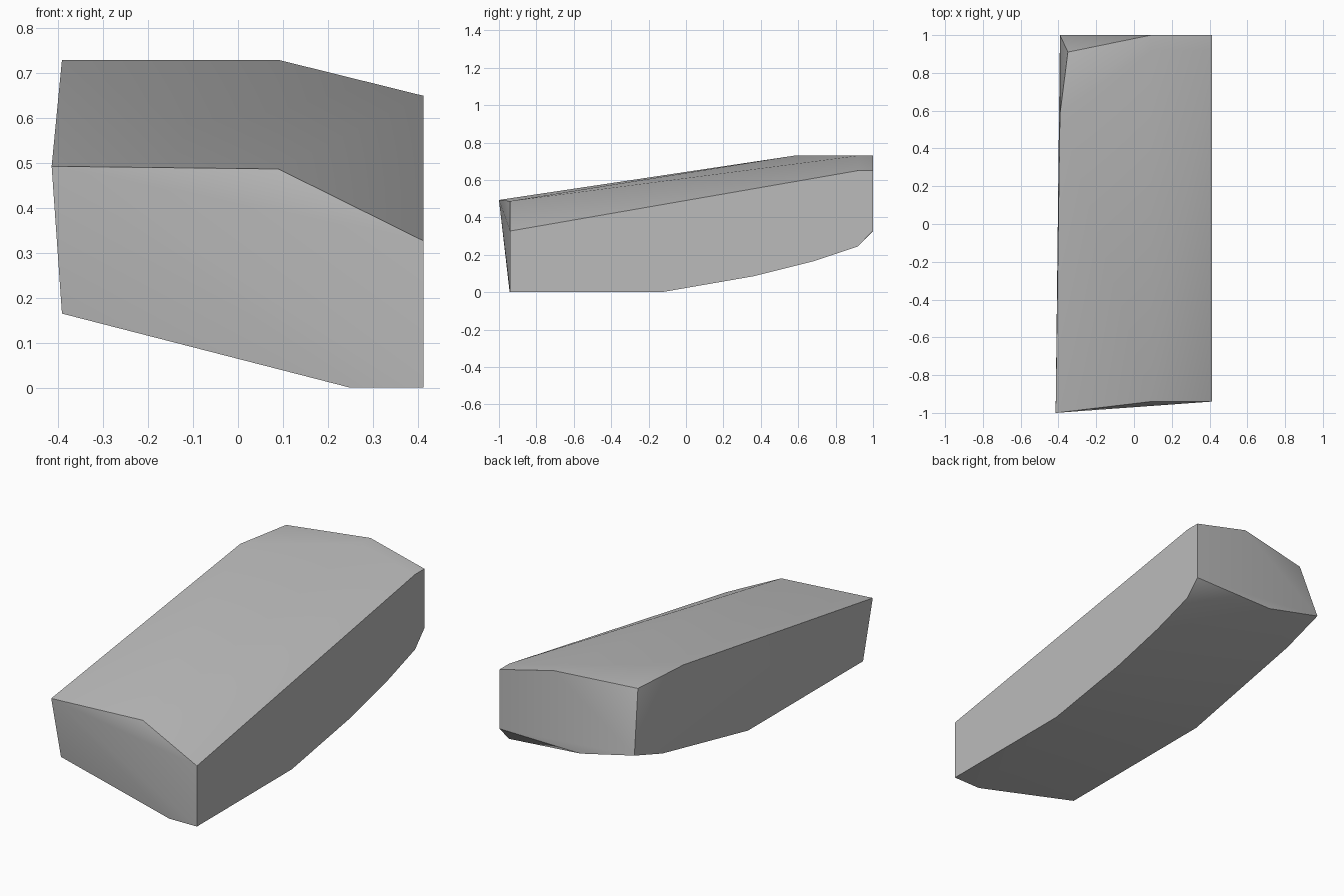
import bpy
import bmesh
import math

cube = bpy.data.objects.get("Cube")
if cube:
    bpy.data.objects.remove(cube, do_unlink=True)

# Plain grey material
grey = bpy.data.materials.new("plain_grey")
grey.use_nodes = True
colour = (0.5, 0.5, 0.5, 1.0)
grey.diffuse_color = colour
grey.node_tree.nodes["Principled BSDF"].inputs["Base Color"].default_value = colour

# Lengthwise rails of the wedge, front to back
SIDE = 0.413
rails = {
    "top_left": [(SIDE, -0.94, 0.327), (SIDE, 0.92, 0.65), (SIDE, 1, 0.65)],
    "top_ridge": [(0.09, -0.94, 0.487), (0.09, 0.92, 0.73), (0.09, 1, 0.73)],
    "top_right": [(-0.415, -1, 0.493), (-0.392, 0.58, 0.73), (-0.35, 0.91, 0.717)],
    "keel_right": [(-0.392, -0.95, 0.165), (-0.392, 0.03, 0.165),
                   (-0.392, 0.76, 0.32), (-0.392, 1, 0.4)],
    "keel_middle": [(0.25, -0.943, 0), (-0.07, 1, 0.325)],
    "keel_left": [(SIDE, y, z) for y, z in
                  ((-0.94, 0), (-0.13, 0), (0.36, 0.085), (0.68, 0.165),
                   (0.92, 0.245), (1, 0.33))],
}

# Skin the rails into one convex solid and merge its flat areas
bm = bmesh.new()
for rail in rails.values():
    for point in rail:
        bm.verts.new(point)
bmesh.ops.convex_hull(bm, input=bm.verts[:])
loose = [v for v in bm.verts if not v.link_faces]
bmesh.ops.delete(bm, geom=loose, context="VERTS")
bmesh.ops.dissolve_limit(bm, angle_limit=math.radians(0.5),
                         verts=bm.verts[:], edges=bm.edges[:])
bmesh.ops.recalc_face_normals(bm, faces=bm.faces[:])

mesh = bpy.data.meshes.new("wedge_block")
bm.to_mesh(mesh)
bm.free()
mesh.materials.append(grey)
block = bpy.data.objects.new("wedge_block", mesh)
bpy.context.collection.objects.link(block)

# Soft facets with crisp outer edges
bpy.ops.object.select_all(action="DESELECT")
block.select_set(True)
bpy.context.view_layer.objects.active = block
bpy.ops.object.shade_smooth_by_angle(angle=math.radians(35))
